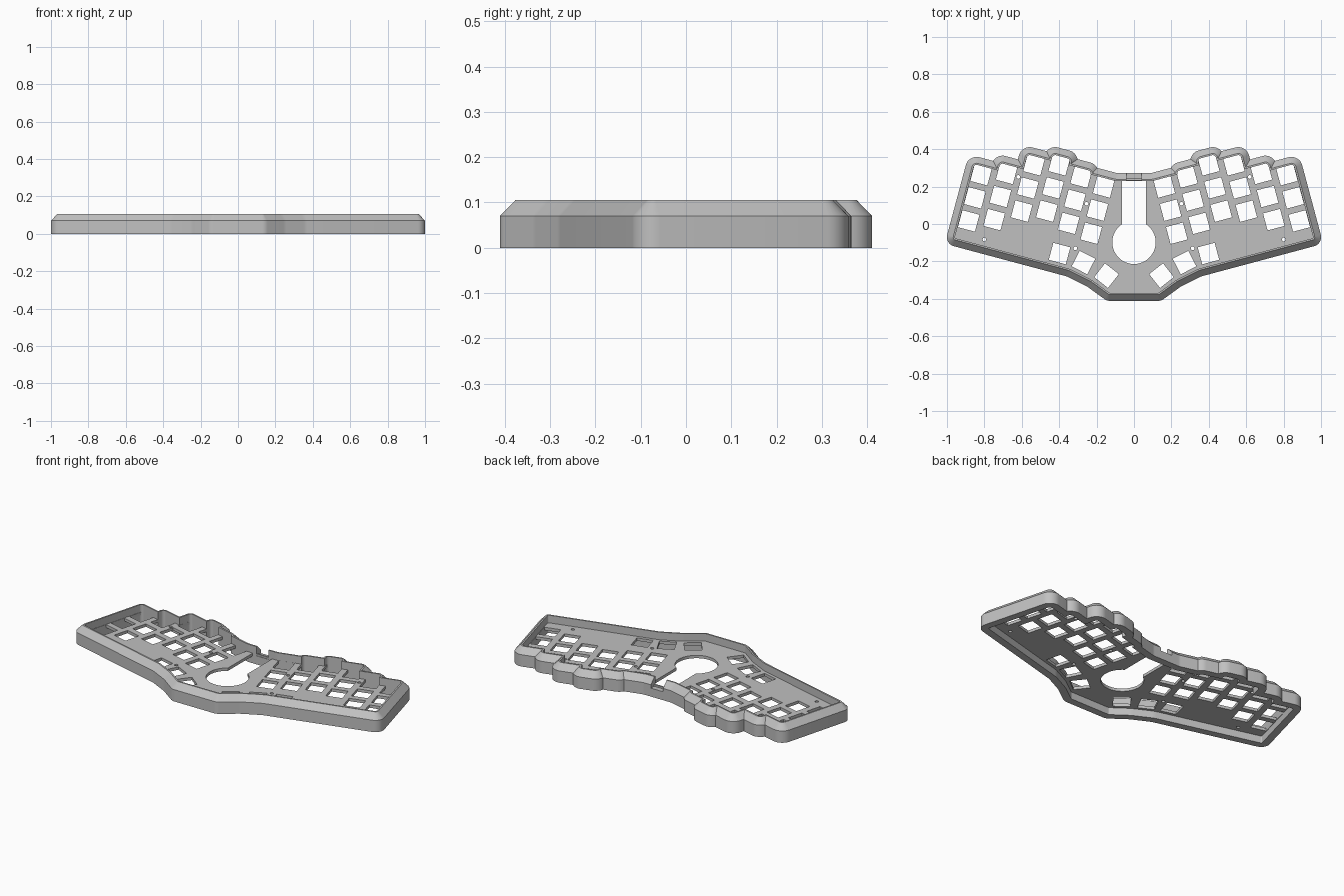
import bpy, bmesh, math
from mathutils import Vector

if "Cube" in bpy.data.objects:
    bpy.data.objects.remove(bpy.data.objects["Cube"])

TILT = math.radians(15)
C, S = math.cos(TILT), math.sin(TILT)

grey = bpy.data.materials.new("case_grey")
grey.diffuse_color = (0.53, 0.53, 0.53, 1)
grey.use_nodes = True
grey.node_tree.nodes["Principled BSDF"].inputs["Base Color"].default_value = grey.diffuse_color


def tilted(u, v):
    """Left-hand key grid coordinates to x, y."""
    return Vector((C * u + S * v, -S * u + C * v))


def make_object(name, bm):
    bmesh.ops.recalc_face_normals(bm, faces=bm.faces)
    mesh = bpy.data.meshes.new(name)
    bm.to_mesh(mesh)
    bm.free()
    mesh.materials.append(grey)
    ob = bpy.data.objects.new(name, mesh)
    bpy.context.collection.objects.link(ob)
    return ob


def outline(corners, inset, steps=8):
    """Counterclockwise outline moved inward, then rounded; radius 0 is a sharp inner corner."""
    n = len(corners)
    moved = []
    for i in range(n):
        p = corners[i][0]
        a = (p - corners[i - 1][0]).normalized()
        b = (corners[(i + 1) % n][0] - p).normalized()
        na, nb = Vector((-a.y, a.x)), Vector((-b.y, b.x))
        moved.append(p + (na + nb) * inset / (1 + na.dot(nb)))
    segs = [None] * n
    for i in range(n):
        p, r = moved[i], corners[i][1]
        j = (i + 1) % n
        if r == 0:
            segs[i] = segs[i] or [p]
            continue
        a, b = moved[i - 1] - p, moved[j] - p
        la, lb = a.length, b.length
        a.normalize()
        b.normalize()
        convex = a.x * b.y - a.y * b.x < 0
        r = max(r - inset, 0.006) if convex else r + inset
        half = a.angle(b) / 2
        t = r / math.tan(half)
        if corners[i - 1][1] and corners[j][1]:
            t = min(t, la * 0.48, lb * 0.48)
            r = t * math.tan(half)
        centre = p + (a + b).normalized() * (r / math.sin(half))
        p0, p1 = p + a * t, p + b * t
        # A low step cuts the rounding off early
        if corners[i - 1][1] == 0 and la < t:
            p0 = p + a * la + b * (r - math.sqrt(r * r - (r - la) ** 2))
            segs[i - 1] = [p0]
        if corners[j][1] == 0 and lb < t:
            p1 = p + b * lb + a * (r - math.sqrt(r * r - (r - lb) ** 2))
            segs[j] = [p1]
        d0, d1 = p0 - centre, p1 - centre
        sweep = math.atan2(d0.x * d1.y - d0.y * d1.x, d0.dot(d1))
        segs[i] = []
        for k in range(steps + 1):
            w = sweep * k / steps
            segs[i].append(centre + Vector((d0.x * math.cos(w) - d0.y * math.sin(w),
                                            d0.x * math.sin(w) + d0.y * math.cos(w))))
    return [p for seg in segs for p in seg]


# Left half of the case: stepped column tops, tilted side, front edge
left = [(Vector((-0.09, 0.272)), 0.06)]
left += [(tilted(u, v), r) for u, v, r in [
    (-0.250, 0.239, 0), (-0.250, 0.257, 0.06),
    (-0.375, 0.257, 0), (-0.375, 0.290, 0.06),
    (-0.558, 0.290, 0.06), (-0.558, 0.255, 0),
    (-0.689, 0.255, 0.06), (-0.689, 0.173, 0),
    (-0.818, 0.173, 0.06), (-0.818, 0.131, 0),
    (-0.950, 0.131, 0.06), (-0.950, -0.364, 0.05)]]
left += [(Vector(p), r) for p, r in [((-0.36, -0.28), 0.1), ((-0.25, -0.335), 0.1),
                                    ((-0.145, -0.411), 0.05)]]
corners = left + [(Vector((-p.x, p.y)), r) for p, r in reversed(left)]

# Rim: straight wall, chamfer, narrow flat top, inner wall
bm = bmesh.new()
WALL = 0.043
rings = []
for inset, z in [(0, 0), (0, 0.07), (0.034, 0.105), (WALL, 0.105), (WALL, 0)]:
    rings.append([bm.verts.new((p.x, p.y, z)) for p in outline(corners, inset)])
for a, b in zip(rings, rings[1:] + rings[:1]):
    for i in range(len(a)):
        j = (i + 1) % len(a)
        bm.faces.new((a[i], a[j], b[j], b[i]))
bmesh.ops.remove_doubles(bm, verts=bm.verts, dist=1e-5)
rim = make_object("case_rim", bm)


def square(cx, cy, size, angle):
    ca, sa = math.cos(angle) * size / 2, math.sin(angle) * size / 2
    return [(cx + ca * i - sa * j, cy + sa * i + ca * j)
            for i, j in [(-1, -1), (1, -1), (1, 1), (-1, 1)]]


# Openings: three rows of six keys, three thumb keys and screw holes per side
shapes = []
for col, v in enumerate([0.043, 0.085, 0.167, 0.202, 0.169, 0.149]):
    for row in range(3):
        p = tilted(-0.858 + 0.13 * col, v - 0.128 * row)
        shapes.append(square(p.x, p.y, 0.094, -TILT))
for x, y, deg in [(-0.398, -0.158, -15), (-0.27, -0.206, -27), (-0.147, -0.276, -38)]:
    shapes.append(square(x, y, 0.094, math.radians(deg)))
for u, v in [(-0.751, -0.287), (-0.663, 0.083), (-0.273, 0.039), (-0.269, -0.207)]:
    p = tilted(u, v)
    shapes.append([(p.x + 0.01 * math.cos(k * math.pi / 6), p.y + 0.01 * math.sin(k * math.pi / 6))
                   for k in range(12)])
shapes += [[(-x, y) for x, y in pts] for pts in shapes]

# Central round opening with a slot to the back
start = math.acos(0.064 / 0.116)
keyhole = [(0.064, 0.232), (-0.064, 0.232)]
for k in range(41):
    w = math.pi - start + (math.pi + 2 * start) * k / 40
    keyhole.append((0.116 * math.cos(w), -0.098 + 0.116 * math.sin(w)))
shapes.append(keyhole)

# Key plate: filled outline with its openings, its border set into the rim
bm = bmesh.new()
for pts in [outline(corners, 0.03)] + shapes:
    clean = [Vector(p) for p in pts]
    clean = [p for i, p in enumerate(clean) if (p - clean[i - 1]).length > 1e-5]
    vs = [bm.verts.new((p.x, p.y, 0.043)) for p in clean]
    for i in range(len(vs)):
        bm.edges.new((vs[i - 1], vs[i]))
bmesh.ops.triangle_fill(bm, use_beauty=True, use_dissolve=False, edges=bm.edges[:], normal=(0, 0, 1))
top = bmesh.ops.extrude_face_region(bm, geom=bm.faces[:], use_keep_orig=True)
bmesh.ops.translate(bm, vec=(0, 0, 0.017),
                    verts=[g for g in top["geom"] if isinstance(g, bmesh.types.BMVert)])
plate = make_object("key_plate", bm)

# Cable notch in the back wall
bm = bmesh.new()
bmesh.ops.create_cube(bm, size=1)
for v in bm.verts:
    v.co = (v.co.x * 0.08, 0.25 + v.co.y * 0.1, 0.1 + v.co.z * 0.1)
cutter = make_object("notch_cutter", bm)
mod = rim.modifiers.new("notch", 'BOOLEAN')
mod.operation = 'DIFFERENCE'
mod.solver = 'EXACT'
mod.object = cutter
bpy.ops.object.select_all(action='DESELECT')
bpy.context.view_layer.objects.active = rim
rim.select_set(True)
bpy.ops.object.modifier_apply(modifier=mod.name)
bpy.data.objects.remove(cutter)

# Smooth the rounded corners of the rim, keep its edges crisp
bpy.ops.object.shade_smooth_by_angle(angle=math.radians(30))
